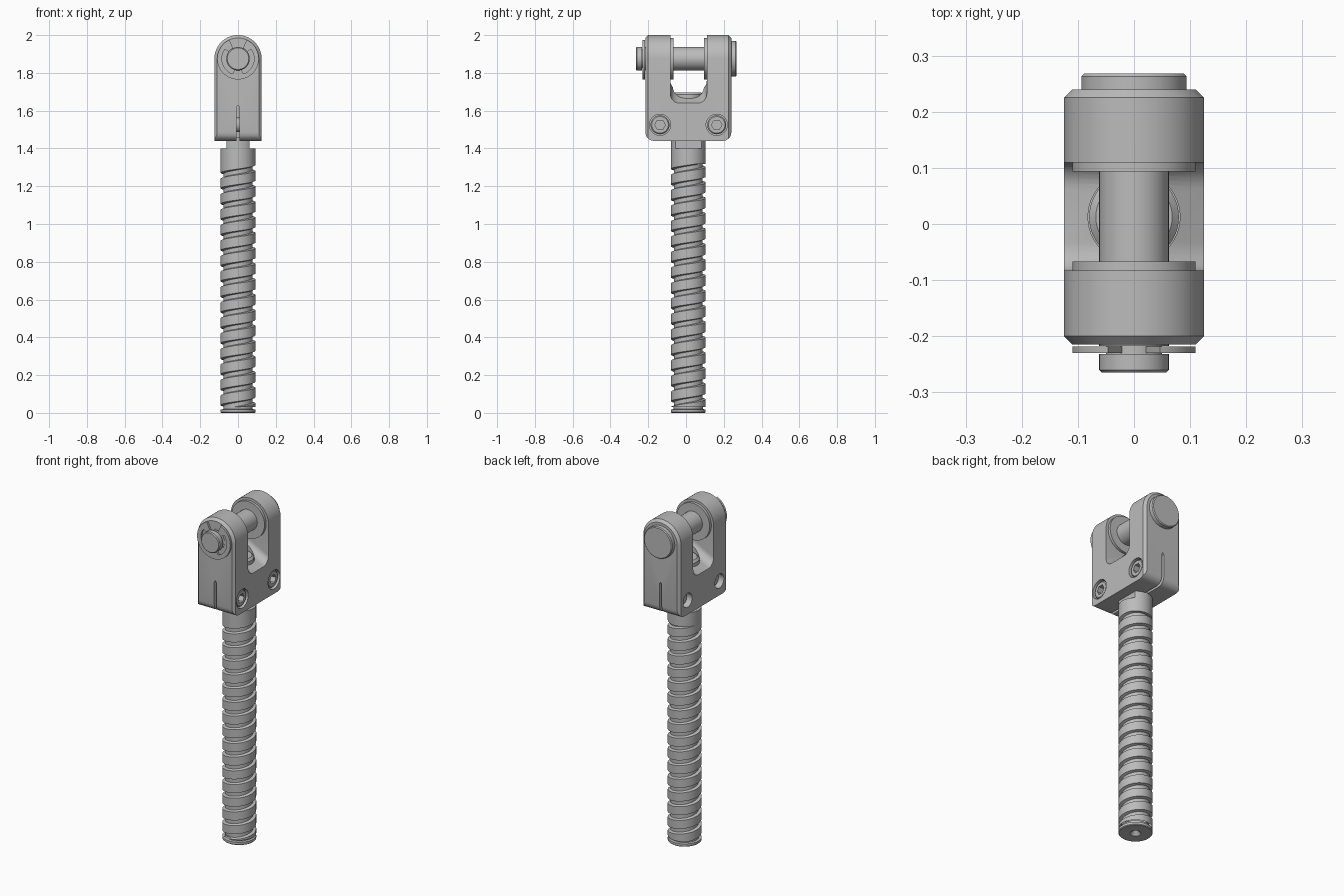
import bpy, bmesh
from math import sin, cos, pi, sqrt, radians

cube = bpy.data.objects.get("Cube")
if cube:
    bpy.data.objects.remove(cube, do_unlink=True)

CY = 0.0125          # rod axis offset in y
PIN_Z = 1.875        # pin axis height
ROD_R = 0.092

steel = bpy.data.materials.new("steel_grey")
steel.use_nodes = True
GREY = (0.5, 0.5, 0.5, 1)
steel.diffuse_color = GREY
steel.node_tree.nodes["Principled BSDF"].inputs["Base Color"].default_value = GREY


def finish(name, bm):
    bmesh.ops.recalc_face_normals(bm, faces=bm.faces)
    mesh = bpy.data.meshes.new(name)
    bm.to_mesh(mesh)
    bm.free()
    ob = bpy.data.objects.new(name, mesh)
    bpy.context.collection.objects.link(ob)
    mesh.materials.append(steel)
    return ob


def activate(ob):
    bpy.ops.object.select_all(action='DESELECT')
    ob.select_set(True)
    bpy.context.view_layer.objects.active = ob


def smooth(ob):
    activate(ob)
    bpy.ops.object.shade_smooth_by_angle(angle=radians(30))


def loft(name, rings):
    """Skin closed rings of equal size and cap both ends."""
    bm = bmesh.new()
    vs = [[bm.verts.new(p) for p in ring] for ring in rings]
    n = len(vs[0])
    for a, b in zip(vs, vs[1:]):
        for i in range(n):
            j = (i + 1) % n
            bm.faces.new((a[i], a[j], b[j], b[i]))
    bm.faces.new(vs[0])
    bm.faces.new(vs[-1])
    return finish(name, bm)


def lathe(name, profile, axis, centre, seg=48):
    """Turn (radius, height) pairs around an axis."""
    place = {'X': lambda u, v, h: (h, u, v),
             'Y': lambda u, v, h: (u, h, v),
             'Z': lambda u, v, h: (u, v, h)}[axis]
    rings = []
    for r, h in profile:
        ring = []
        for i in range(seg):
            a = 2 * pi * i / seg
            p = place(r * cos(a), r * sin(a), h)
            ring.append([p[k] + centre[k] for k in range(3)])
        rings.append(ring)
    return loft(name, rings)


def cut(ob, cutter):
    cutter.hide_render = True
    mod = ob.modifiers.new("cut", 'BOOLEAN')
    mod.operation = 'DIFFERENCE'
    mod.solver = 'EXACT'
    mod.object = cutter
    activate(ob)
    bpy.ops.object.modifier_apply(modifier=mod.name)
    bpy.data.objects.remove(cutter, do_unlink=True)


# Fork body: rounded-top outline lofted through y, chamfered rims, rounded foot
Y0, Y1, FOOT, CH = -0.215, 0.24, 0.045, 0.015


def fork_ring(y):
    t = min(y - Y0, Y1 - y)
    inset = max(0, CH - t)
    base = 1.44
    if t < FOOT:
        base += FOOT - sqrt(FOOT ** 2 - (FOOT - t) ** 2)
    w = 0.125 - inset
    arc = [(w * cos(pi * i / 32), y, PIN_Z + w * sin(pi * i / 32)) for i in range(33)]
    return arc + [(-w, y, base), (w, y, base)]


steps = [0, 0.003, 0.008, CH, 0.024, 0.034, FOOT]
fork = loft("fork_body", [fork_ring(y) for y in
                          [Y0 + s for s in steps] + [Y1 - s for s in reversed(steps)]])

# Slot between the arms, with a ridged floor and filleted corners
SA, SB, FIL = -0.083, 0.11, 0.048


def slot_ring(x):
    z = 1.71 - abs(x) * 0.56 + FIL
    left, right = [], []
    for i in range(9):
        a = pi / 2 * i / 8
        left.append((x, SA + FIL - FIL * cos(a), z - FIL * sin(a)))
        right.append((x, SB - FIL + FIL * cos(a), z - FIL * sin(a)))
    return [(x, SA, 2.1)] + left + right[::-1] + [(x, SB, 2.1)]


cut(fork, loft("slot_cutter", [slot_ring(x) for x in (-0.14, 0, 0.14)]))
cut(fork, lathe("stud_hole_cutter", [(0.082, 1.6), (0.082, 1.74)], 'Z', (0, CY, 0)))

# Clamping slit through the foot
slit = [(-0.007, 1.4), (0.007, 1.4), (0.007, 1.62), (0, 1.63), (-0.007, 1.62)]
cut(fork, loft("slit_cutter", [[(x, y, z) for x, z in slit] for y in (-0.3, 0.3)]))

# Clamp screws in counterbored holes
SCREW_Z = 1.525
for label, y in (("front", CY - 0.15), ("rear", CY + 0.15)):
    at = (0, y, SCREW_Z)
    cut(fork, lathe("bore_cutter", [(0.056, 0.06), (0.056, 0.15)], 'X', at))
    cut(fork, lathe("tail_cutter", [(0.042, -0.06), (0.042, -0.15)], 'X', at))
    screw = lathe(label + "_clamp_screw",
                  [(0.034, -0.095), (0.038, -0.09), (0.038, 0.055), (0.05, 0.055),
                   (0.05, 0.112), (0.044, 0.118)], 'X', at)
    cut(screw, lathe("hex_cutter", [(0.028, 0.08), (0.028, 0.15)], 'X', at, 6))
    smooth(screw)
smooth(fork)

# Raised bosses inside the arms
AXIS = (0, 0, PIN_Z)
smooth(lathe("front_boss", [(0.11, SA - 0.01), (0.11, SA + 0.016)], 'Y', AXIS))
smooth(lathe("rear_boss", [(0.11, SB - 0.016), (0.11, SB + 0.01)], 'Y', AXIS))

# Headed pin with a retaining groove
smooth(lathe("clevis_pin",
             [(0.089, 0.268), (0.094, 0.263), (0.094, 0.235), (0.062, 0.235),
              (0.062, -0.217), (0.05, -0.217), (0.05, -0.232), (0.062, -0.232),
              (0.062, -0.26), (0.057, -0.265)], 'Y', AXIS))

# Retaining clip: open ring with three inward lugs
outer, inner = [], []
for d in range(115, 426, 5):
    lug = d <= 140 or d >= 400 or abs(d - 270) <= 15
    a = radians(d)
    r = 0.051 if lug else 0.085
    outer.append((0.11 * cos(a), PIN_Z + 0.11 * sin(a)))
    inner.append((r * cos(a), PIN_Z + r * sin(a)))
outline = outer + inner[::-1]
smooth(loft("retaining_clip", [[(x, y, z) for x, z in outline] for y in (-0.23, -0.218)]))

# Threaded rod: helical strip with a trapezoid groove
LEAD, SEG, LOW, HIGH = 0.082, 48, 0.03, 1.32
groove = [(0, ROD_R), (0.62, ROD_R), (0.68, ROD_R - 0.016), (0.94, ROD_R - 0.016)]
bm = bmesh.new()
rows = []
for turn in range(-2, int(HIGH / LEAD) + 2):
    for f, r in groove:
        row = []
        for j in range(SEG + 1):
            a = 2 * pi * j / SEG
            z = min(HIGH, max(LOW, LEAD * (turn + f + j / SEG)))
            row.append(bm.verts.new((r * cos(a), CY + r * sin(a), z)))
        rows.append(row)
for a, b in zip(rows, rows[1:]):
    for j in range(SEG):
        if max(v.co.z for v in (a[j], a[j + 1], b[j], b[j + 1])) > LOW and \
           min(v.co.z for v in (a[j], a[j + 1], b[j], b[j + 1])) < HIGH:
            bm.faces.new((a[j], a[j + 1], b[j + 1], b[j]))
bmesh.ops.delete(bm, geom=[v for v in bm.verts if not v.link_faces], context='VERTS')
bmesh.ops.remove_doubles(bm, verts=bm.verts, dist=0.0001)
smooth(finish("rod_thread", bm))

# Rod end with centre drilling, plain shank and stud
ROD = (0, CY, 0)
smooth(lathe("rod_end", [(0.004, 0.03), (0.03, 0), (0.088, 0), (ROD_R, 0.004),
                         (ROD_R, 0.018), (0.078, 0.02), (0.078, 0.035)], 'Z', ROD))
smooth(lathe("rod_shank", [(ROD_R, HIGH - 0.002), (ROD_R, 1.4)], 'Z', ROD))
smooth(lathe("rod_stud", [(0.08, 1.45), (0.08, 1.685), (0.068, 1.697)], 'Z', ROD))

# Wrench flats below the fork
flats = []
for i in range(96):
    a = 2 * pi * i / 96
    flats.append((max(-0.06, min(0.06, ROD_R * cos(a))), CY + ROD_R * sin(a)))
smooth(loft("wrench_flats", [[(x, y, z) for x, y in flats] for z in (1.39, 1.46)]))
